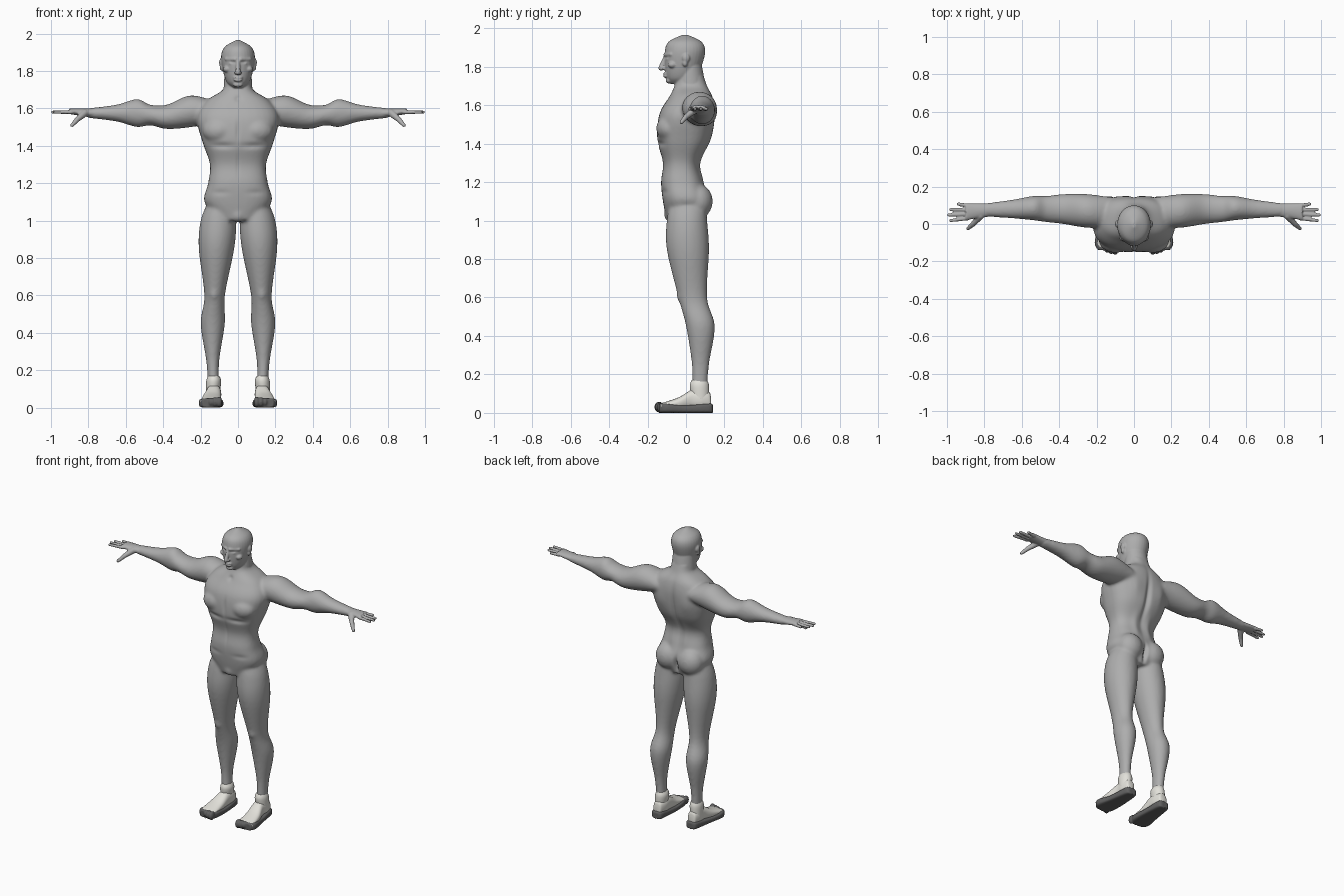
import bpy, bmesh, math
from mathutils import Matrix, Vector

cube = bpy.data.objects.get("Cube")
if cube:
    bpy.data.objects.remove(cube, do_unlink=True)


def material(name, red, green, blue):
    mat = bpy.data.materials.new(name)
    mat.use_nodes = True
    colour = (red, green, blue, 1)
    mat.diffuse_color = colour
    mat.node_tree.nodes["Principled BSDF"].inputs["Base Color"].default_value = colour
    return mat


def catmull(before, start, end, after, t):
    """Smooth blend from start to end, guided by the neighbours."""
    tangent_in, tangent_out = (end - before) / 2, (after - start) / 2
    ease = t * t * (3 - 2 * t)
    return (start + (end - start) * ease
            + tangent_in * t * (1 - t) ** 2 - tangent_out * t * t * (1 - t))


def add_loft(bm, axis, rings, power=2, sides=32, steps=6):
    """Smooth tube along an axis; each ring is (position, low, high, low, high)."""
    order = {"X": (0, 1, 2), "Y": (1, 0, 2), "Z": (2, 0, 1)}[axis]
    padded = [rings[0], *rings, rings[-1]]
    dense = []
    for group in zip(padded, padded[1:], padded[2:], padded[3:]):
        for step in range(steps):
            dense.append([catmull(*values, step / steps) for values in zip(*group)])
    dense.append(rings[-1])

    def rounded(value):
        return math.copysign(abs(value) ** (2 / power), value)

    loops = []
    for position, a_low, a_high, b_low, b_high in dense:
        loop = []
        for side in range(sides):
            angle = math.tau * side / sides
            co = Vector()
            co[order[0]] = position
            co[order[1]] = (a_low + a_high + rounded(math.cos(angle)) * (a_high - a_low)) / 2
            co[order[2]] = (b_low + b_high + rounded(math.sin(angle)) * (b_high - b_low)) / 2
            loop.append(bm.verts.new(co))
        loops.append(loop)
    for lower, upper in zip(loops, loops[1:]):
        for side in range(sides):
            following = (side + 1) % sides
            bm.faces.new((lower[side], lower[following], upper[following], upper[side]))
    bm.faces.new(loops[0])
    bm.faces.new(loops[-1])


def add_symmetric_loft(bm, rings, power=2):
    """Upright loft centred on x; each ring is (height, half width, front, back)."""
    add_loft(bm, "Z", [(z, -half, half, front, back) for z, half, front, back in rings], power)


def add_ball(bm, centre, radii):
    matrix = Matrix.Translation(centre) @ Matrix.Diagonal((*radii, 1))
    bmesh.ops.create_uvsphere(bm, u_segments=20, v_segments=12, radius=1, matrix=matrix)


def add_rod(bm, start, end, start_radius, end_radius, count=12):
    """Tapered rounded rod made of overlapping balls."""
    for index in range(count):
        t = index / (count - 1)
        radius = start_radius + (end_radius - start_radius) * t
        add_ball(bm, Vector(start).lerp(Vector(end), t), [radius] * 3)


def mirror(bm):
    copy = bmesh.ops.duplicate(bm, geom=bm.verts[:] + bm.edges[:] + bm.faces[:])
    for item in copy["geom"]:
        if isinstance(item, bmesh.types.BMVert):
            item.co.x = -item.co.x


def to_mesh(bm, name):
    bmesh.ops.recalc_face_normals(bm, faces=bm.faces[:])
    mesh = bpy.data.meshes.new(name)
    bm.to_mesh(mesh)
    bm.free()
    return mesh


def fuse(bm, name, voxel, iterations):
    """Weld overlapping parts into a single smooth skin."""
    helper = bpy.data.objects.new(name, to_mesh(bm, name))
    bpy.context.collection.objects.link(helper)
    weld = helper.modifiers.new("weld", "REMESH")
    weld.mode = "VOXEL"
    weld.voxel_size = voxel
    soften = helper.modifiers.new("soften", "SMOOTH")
    soften.factor = 0.5
    soften.iterations = iterations
    depsgraph = bpy.context.evaluated_depsgraph_get()
    mesh = bpy.data.meshes.new_from_object(helper.evaluated_get(depsgraph))
    bpy.data.objects.remove(helper, do_unlink=True)
    return mesh


def finish(name, mesh, mat):
    mesh.materials.clear()
    mesh.materials.append(mat)
    mesh.shade_smooth()
    bpy.context.collection.objects.link(bpy.data.objects.new(name, mesh))


grey = material("body grey", 0.42, 0.42, 0.42)
cream = material("shoe cream", 0.76, 0.75, 0.7)
dark = material("sole dark grey", 0.12, 0.12, 0.12)

# Legs, arms, buttocks and chest muscles
bm = bmesh.new()
add_loft(bm, "Z", [
    (.1, .1, .16, .03, .11), (.25, .1, .17, .03, .12), (.45, .07, .2, 0, .15),
    (.6, .07, .18, -.04, .11), (.85, .02, .21, -.1, .12), (1, .01, .2, -.1, .11),
    (1.1, .03, .16, -.08, .1)])
add_loft(bm, "X", [
    (.1, -.02, .14, 1.53, 1.63), (.25, -.02, .16, 1.5, 1.67), (.38, 0, .16, 1.49, 1.62),
    (.47, .01, .15, 1.51, 1.62), (.54, .02, .15, 1.5, 1.65), (.65, .03, .13, 1.53, 1.62),
    (.81, .04, .11, 1.55, 1.6)])
add_ball(bm, centre=(.085, .06, 1.1), radii=(.085, .08, .09))
add_ball(bm, centre=(.1, -.085, 1.48), radii=(.09, .07, .07))
mirror(bm)

# Torso and groin
add_symmetric_loft(bm, [
    (1, .1, -.1, .09), (1.1, .18, -.12, .12), (1.2, .16, -.13, .09), (1.3, .15, -.12, .07),
    (1.42, .19, -.15, .13), (1.55, .22, -.14, .15), (1.64, .17, -.09, .14),
    (1.7, .08, -.06, .11), (1.76, .07, -.05, .09)], power=2.5)
add_ball(bm, centre=(0, -.075, 1.03), radii=(.04, .04, .04))
limbs_and_torso = fuse(bm, "limbs_and_torso", voxel=.009, iterations=8)

# Hands
bm = bmesh.new()
add_loft(bm, "X", [(.77, .04, .11, 1.55, 1.6), (.84, .03, .11, 1.56, 1.6),
                   (.9, .02, .11, 1.57, 1.6)])
for finger, tip in enumerate((.98, .99, .98, .94)):
    y = .03 + .023 * finger
    add_rod(bm, (.89, y, 1.58), (tip, y * 1.28 - .02, 1.58), .011, .009)
knuckle = (.86, 0, 1.54)
add_rod(bm, (.82, .045, 1.575), knuckle, .02, .014)
add_rod(bm, knuckle, (.887, -.024, 1.51), .014, .01)

# Brows, eyes, ears, nostrils and cheekbones
add_rod(bm, (.014, -.107, 1.862), (.062, -.078, 1.864), .011, .01)
add_ball(bm, centre=(.034, -.09, 1.842), radii=(.016, .015, .011))
add_ball(bm, centre=(.089, 0, 1.845), radii=(.012, .02, .024))
add_ball(bm, centre=(.087, -.005, 1.82), radii=(.011, .014, .02))
add_ball(bm, centre=(.009, -.12, 1.79), radii=(.011, .013, .009))
add_ball(bm, centre=(.058, -.07, 1.81), radii=(.022, .024, .018))
mirror(bm)

# Head, neck, nose, lips and chin
add_symmetric_loft(bm, [
    (1.71, .03, -.08, .03), (1.74, .06, -.1, .05), (1.8, .08, -.11, .08),
    (1.88, .09, -.11, .1), (1.93, .07, -.09, .08), (1.965, .01, -.02, .01)])
add_symmetric_loft(bm, [(1.66, .08, -.06, .11), (1.82, .07, -.04, .08)])
add_rod(bm, (0, -.108, 1.85), (0, -.13, 1.793), .01, .014)
for lip_height in (1.765, 1.75):
    add_ball(bm, centre=(0, -.106, lip_height), radii=(.025, .012, .007))
add_ball(bm, centre=(0, -.09, 1.727), radii=(.026, .016, .014))
bm.from_mesh(limbs_and_torso)
body = fuse(bm, "body", voxel=.005, iterations=2)

# Sculpted swells and hollows: centre, reach, push along y; the same on both sides
brushes = {
    "spine": ((0, .14, 1.42), (.022, .1, .2), -.018),
    "buttock cleft": ((0, .12, 1.07), (.016, .07, .06), -.025),
    "shoulder blade": ((.1, .15, 1.5), (.05, .05, .08), .007),
    "lower back": ((.05, .08, 1.27), (.03, .04, .1), .008),
    "chest crease": ((.09, -.15, 1.4), (.09, .06, .02), .009),
    "breastbone": ((0, -.15, 1.48), (.014, .06, .07), .006),
    "belly line": ((0, -.12, 1.3), (.012, .05, .1), .004),
    "hip crease": ((.1, -.12, 1.15), (.06, .05, .02), .004),
    "throat": ((0, -.07, 1.65), (.02, .04, .02), .01),
    "kneecap": ((.13, -.04, .6), (.03, .04, .03), -.006),
    "eyelid": ((.035, -.11, 1.848), (.022, .03, .008), .006),
}
for vertex in body.vertices:
    place = Vector((abs(vertex.co.x), vertex.co.y, vertex.co.z))
    for centre, reach, push in brushes.values():
        if abs(place.z - centre[2]) < 2 * reach[2]:
            distance = sum(((p - c) / r) ** 2 for p, c, r in zip(place, centre, reach))
            vertex.co.y += push * math.exp(-1.5 * distance)
finish("body", body, grey)

# Socks
bm = bmesh.new()
add_loft(bm, "Z", [(.07, .1, .17, .03, .12), (.14, .09, .17, .02, .12), (.17, .1, .16, .03, .11)])
mirror(bm)
finish("socks", to_mesh(bm, "socks"), cream)

# Shoe uppers
bm = bmesh.new()
add_loft(bm, "Y", [(y, inner, outer, .02, top) for y, inner, outer, top in [
    (.13, .11, .15, .08), (.12, .1, .16, .11), (.08, .09, .17, .12), (.03, .09, .17, .12),
    (-.04, .09, .19, .08), (-.13, .09, .2, .05)]], power=2.4)
mirror(bm)
finish("shoe_uppers", to_mesh(bm, "shoe_uppers"), cream)

# Soles with five toe caps each
bm = bmesh.new()
add_loft(bm, "Y", [(y, inner, outer, 0, top) for y, inner, outer, top in [
    (.14, .11, .15, .04), (.12, .09, .17, .05), (0, .08, .19, .04), (-.1, .08, .21, .05),
    (-.14, .1, .19, .05)]], power=4)
for toe in range(5):
    radius = .019 - .0015 * toe
    add_ball(bm, (.1 + .023 * toe, -.14 + .002 * toe * toe, .03),
             (radius * .85, radius * 1.3, radius * 1.5))
mirror(bm)
finish("soles", fuse(bm, "soles", voxel=.005, iterations=2), dark)
